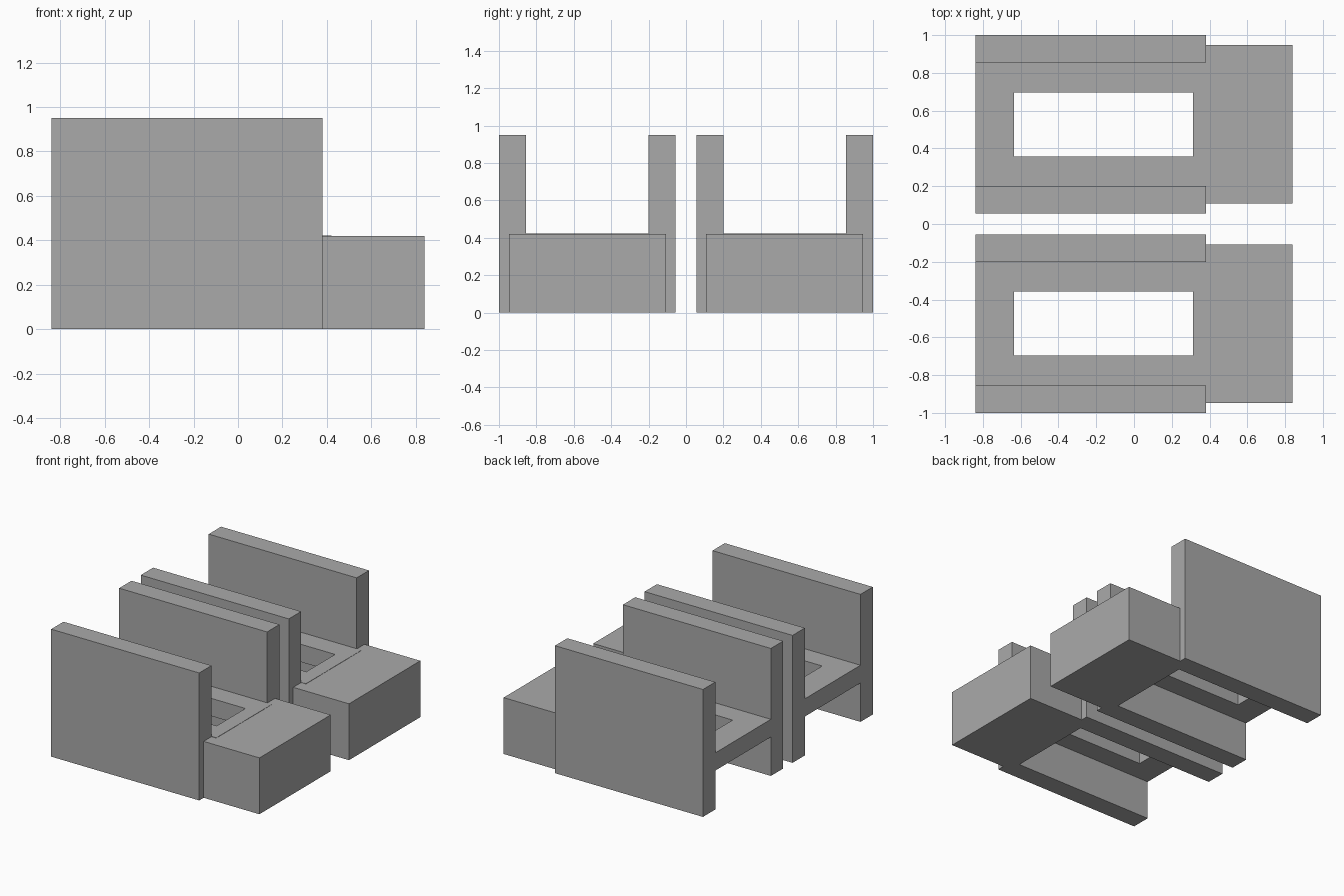
import bpy
import bmesh

cube = bpy.data.objects.get("Cube")
if cube:
    bpy.data.objects.remove(cube, do_unlink=True)

grey = bpy.data.materials.new("plain_grey")
grey.use_nodes = True
colour = (0.4, 0.4, 0.4, 1)
grey.diffuse_color = colour
grey.node_tree.nodes["Principled BSDF"].inputs["Base Color"].default_value = colour


def finish(name, bm):
    bmesh.ops.recalc_face_normals(bm, faces=bm.faces)
    mesh = bpy.data.meshes.new(name)
    bm.to_mesh(mesh)
    bm.free()
    mesh.materials.append(grey)
    obj = bpy.data.objects.new(name, mesh)
    bpy.context.collection.objects.link(obj)


def box(name, xs, ys, zs):
    bm = bmesh.new()
    bmesh.ops.create_cube(bm, size=1)
    for v in bm.verts:
        v.co = [r[0] if c < 0 else r[1] for c, r in zip(v.co, (xs, ys, zs))]
    finish(name, bm)


def frame(name, outer, inner, zs):
    """Flat rectangular plate with a rectangular opening."""
    bm = bmesh.new()
    rings = []
    for z in zs:
        for (x0, x1), (y0, y1) in (outer, inner):
            corners = ((x0, y0), (x1, y0), (x1, y1), (x0, y1))
            rings.append([bm.verts.new((x, y, z)) for x, y in corners])
    low_out, low_in, top_out, top_in = rings
    for a, b in ((low_out, low_in), (top_out, top_in),
                 (low_out, top_out), (low_in, top_in)):
        for i in range(4):
            j = (i + 1) % 4
            bm.faces.new((a[i], a[j], b[j], b[i]))
    finish(name, bm)


# Two identical units, one behind the other
CENTRE = 0.5275
for label, side in (("front", -1), ("back", 1)):
    mid = side * CENTRE

    def span(half):
        return (mid - half, mid + half)

    # Tall side walls
    for place, s in (("near", -1), ("far", 1)):
        ys = sorted((mid + s * 0.3275, mid + s * 0.4725))
        box(f"{label}_{place}_wall", (-0.84, 0.38), ys, (0, 0.95))

    # Raised plate with an opening, held between the walls
    frame(f"{label}_plate", ((-0.84, 0.42), span(0.3275)),
          ((-0.635, 0.312), span(0.1695)), (0.29, 0.422))

    # Solid end block
    box(f"{label}_end_block", (0.312, 0.84), span(0.42), (0, 0.42))
